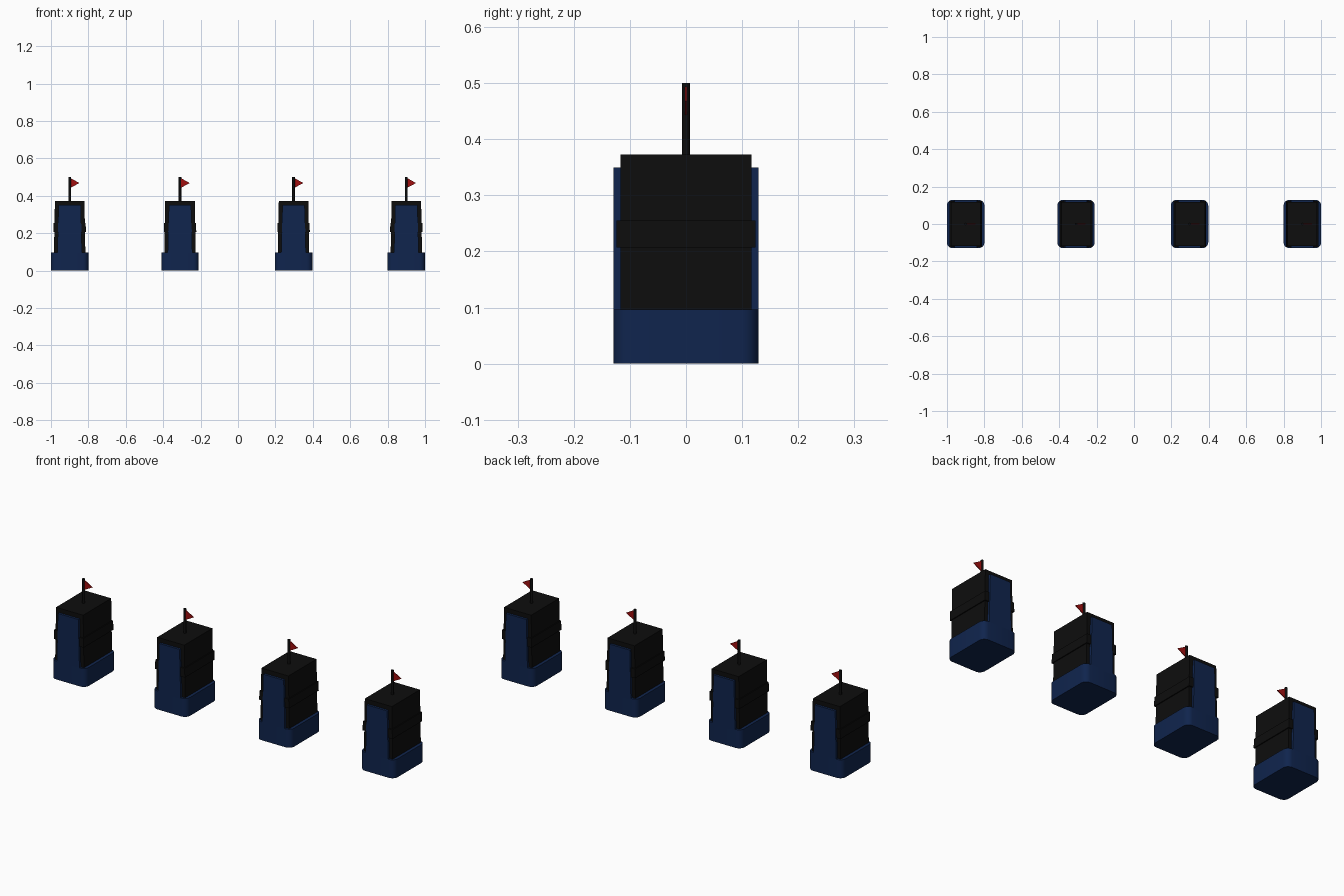
import bpy, bmesh

cube = bpy.data.objects.get("Cube")
if cube:
    bpy.data.objects.remove(cube, do_unlink=True)


def material(name, rgb):
    m = bpy.data.materials.new(name)
    m.use_nodes = True
    m.diffuse_color = (*rgb, 1)
    m.node_tree.nodes["Principled BSDF"].inputs["Base Color"].default_value = (*rgb, 1)
    return m


navy = material("navy", (0.005, 0.018, 0.075))
black = material("black", (0.004, 0.004, 0.004))
red = material("red", (0.35, 0.005, 0.005))


def finish(bm, name, mat, x):
    bmesh.ops.recalc_face_normals(bm, faces=bm.faces)
    mesh = bpy.data.meshes.new(name)
    bm.to_mesh(mesh)
    bm.free()
    mesh.materials.append(mat)
    ob = bpy.data.objects.new(name, mesh)
    ob.location.x = x
    bpy.context.collection.objects.link(ob)
    return ob


def block(name, mat, x, hx, hy, z0, z1, top=1.0, corner=0.0):
    """Box with half sizes hx, hy; top scales the upper width, corner rounds upright edges."""
    bm = bmesh.new()
    bmesh.ops.create_cube(bm, size=2)
    for v in bm.verts:
        up = v.co.z > 0
        v.co = (v.co.x * hx * (top if up else 1), v.co.y * hy, z1 if up else z0)
    if corner:
        upright = [e for e in bm.edges if abs(e.verts[0].co.z - e.verts[1].co.z) > 0.01]
        bmesh.ops.bevel(bm, geom=upright, offset=corner, segments=5,
                        profile=0.5, affect='EDGES')
    return finish(bm, name, mat, x)


def smooth(ob):
    bpy.ops.object.select_all(action='DESELECT')
    ob.select_set(True)
    bpy.context.view_layer.objects.active = ob
    bpy.ops.object.shade_smooth_by_angle()


def tower(label, x):
    # Rounded base, tapered body and the band around its middle
    smooth(block(label + "_base", navy, x, 0.1, 0.129, 0, 0.097, corner=0.03))
    block(label + "_body", black, x, 0.084, 0.117, 0.09, 0.373, top=0.94)
    block(label + "_band", black, x, 0.087, 0.124, 0.207, 0.255, top=0.98)
    # Front and back panels in one slab through the body
    block(label + "_panels", navy, x, 0.066, 0.129, 0.09, 0.35, top=0.9)

    # Flag pole
    bm = bmesh.new()
    bmesh.ops.create_cone(bm, cap_ends=True, segments=12, radius1=0.007,
                          radius2=0.007, depth=0.14)
    bmesh.ops.translate(bm, verts=bm.verts, vec=(0, 0, 0.43))
    smooth(finish(bm, label + "_flag_pole", black, x))

    # Triangular flag
    bm = bmesh.new()
    sides = []
    for y in (-0.002, 0.002):
        sides.append([bm.verts.new((px, y, pz))
                      for px, pz in ((0, 0.44), (0.052, 0.468), (0, 0.497))])
        bm.faces.new(sides[-1])
    for i in range(3):
        j = (i + 1) % 3
        bm.faces.new((sides[0][i], sides[0][j], sides[1][j], sides[1][i]))
    finish(bm, label + "_flag", red, x)


for label, x in (("right_outer", -0.9), ("right_inner", -0.31),
                 ("left_inner", 0.297), ("left_outer", 0.9)):
    tower(label, x)
